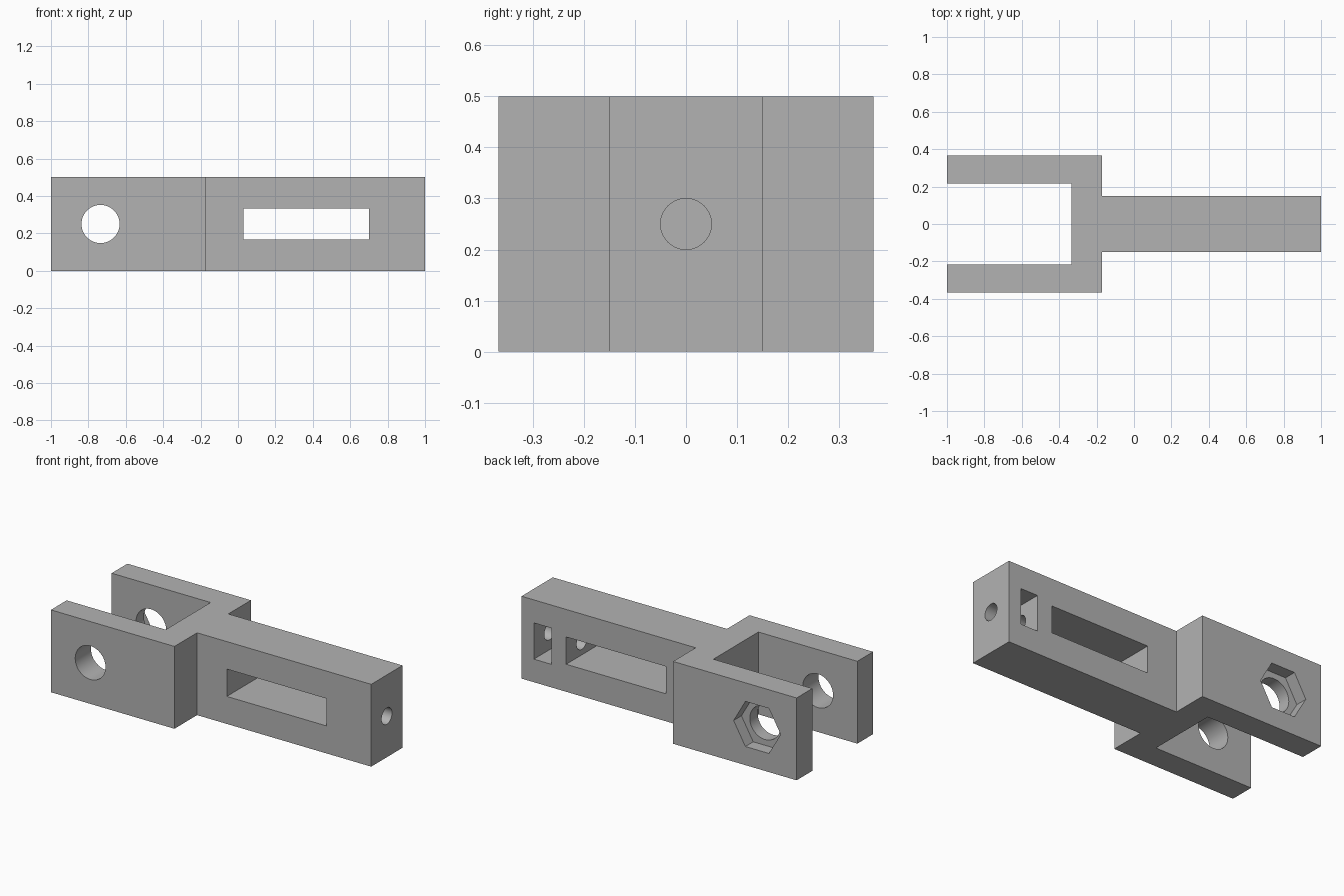
import bpy, bmesh
from math import radians
from mathutils import Matrix

cube = bpy.data.objects.get("Cube")
if cube:
    bpy.data.objects.remove(cube, do_unlink=True)

HEIGHT = 0.5
MID = HEIGHT / 2
BAR, OUTER, INNER = 0.15, 0.367, 0.216     # half widths
PIN_X = -0.735

grey = bpy.data.materials.new("plain grey")
grey.use_nodes = True
grey.diffuse_color = (0.45, 0.45, 0.45, 1)
grey.node_tree.nodes["Principled BSDF"].inputs["Base Color"].default_value = grey.diffuse_color


def finish(bm, name):
    bmesh.ops.recalc_face_normals(bm, faces=bm.faces)
    mesh = bpy.data.meshes.new(name)
    bm.to_mesh(mesh)
    bm.free()
    mesh.materials.append(grey)
    obj = bpy.data.objects.new(name, mesh)
    bpy.context.collection.objects.link(obj)
    return obj


def box(name, x0, x1, y0, y1, z0, z1):
    bm = bmesh.new()
    move = Matrix.Translation(((x0 + x1) / 2, (y0 + y1) / 2, (z0 + z1) / 2))
    size = Matrix.Diagonal((x1 - x0, y1 - y0, z1 - z0, 1))
    bmesh.ops.create_cube(bm, size=1, matrix=move @ size)
    return finish(bm, name)


def prism(name, sides, radius, length, centre, axis):
    bm = bmesh.new()
    turn = Matrix.Rotation(radians(90), 4, "Y" if axis == "x" else "X")
    # An even number of sides puts two corners on the horizontal axis
    spin = Matrix.Rotation(0, 4, "Z")
    bmesh.ops.create_cone(bm, cap_ends=True, segments=sides, radius1=radius, radius2=radius,
                          depth=length, matrix=Matrix.Translation(centre) @ turn @ spin)
    if sides == 6:
        # Make sure the hexagon points along x rather than up
        top = max(bm.verts, key=lambda v: v.co.z).co.z - centre[2]
        if top > radius * 0.95:
            bmesh.ops.rotate(bm, verts=bm.verts, cent=centre,
                             matrix=Matrix.Rotation(radians(30), 3, "Y"))
    return finish(bm, name)


# Fork and bar as one extruded outline, mirrored across y
half = [(-1, INNER), (-1, OUTER), (-0.17, OUTER), (-0.17, BAR), (1, BAR)]
outline = [(-0.335, INNER)] + half
outline += [(x, -y) for x, y in reversed(outline)]
bm = bmesh.new()
face = bm.faces.new([bm.verts.new((x, y, 0)) for x, y in outline])
grown = bmesh.ops.extrude_face_region(bm, geom=[face])
bmesh.ops.translate(bm, vec=(0, 0, HEIGHT),
                    verts=[v for v in grown["geom"] if isinstance(v, bmesh.types.BMVert)])
body = finish(bm, "fork_rod")

# Openings: pin hole, nut recess, long slot, nut pocket, end screw hole
cutters = [
    prism("pin_hole", 48, 0.102, 1, (PIN_X, 0, MID), "y"),
    prism("hex_recess", 6, 0.158, 0.15, (PIN_X, OUTER, MID), "y"),
    box("long_slot", 0.03, 0.7, -0.3, 0.3, 0.167, 0.333),
    box("nut_pocket", 0.8, 0.917, -0.11, 0.3, 0.14, 0.36),
    prism("screw_hole", 32, 0.05, 0.6, (0.9, 0, MID), "x"),
]
bpy.ops.object.select_all(action="DESELECT")
body.select_set(True)
bpy.context.view_layer.objects.active = body
for cutter in cutters:
    cutter.hide_render = True
    mod = body.modifiers.new(cutter.name, "BOOLEAN")
    mod.operation = "DIFFERENCE"
    mod.solver = "EXACT"
    mod.object = cutter
    bpy.ops.object.modifier_apply(modifier=mod.name)
    bpy.data.objects.remove(cutter, do_unlink=True)

bpy.ops.object.shade_smooth_by_angle(angle=radians(30))
